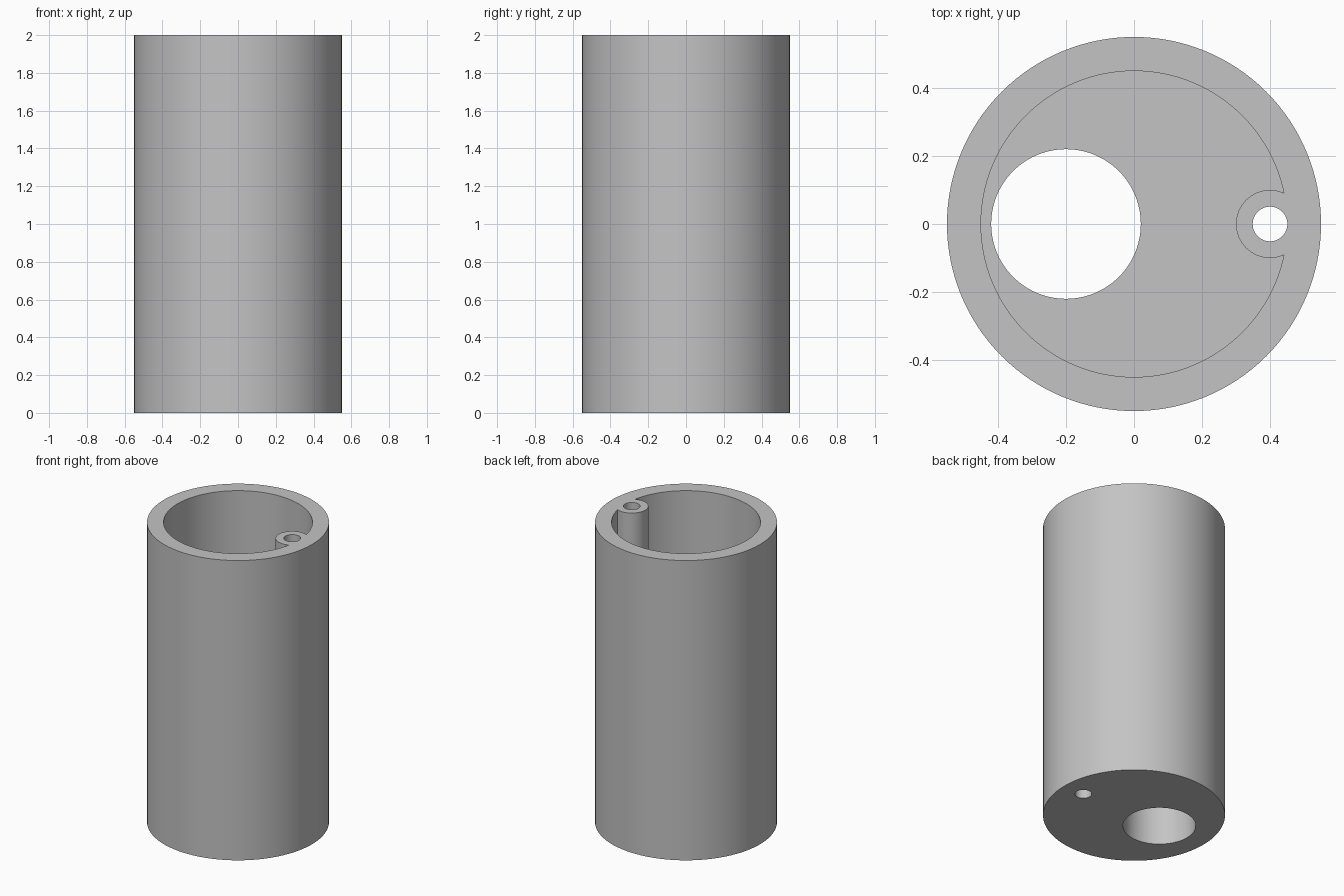
import bpy
import math

cube = bpy.data.objects.get("Cube")
if cube:
    bpy.data.objects.remove(cube, do_unlink=True)

HEIGHT = 2.0
FLOOR = 0.3
POST_X = 0.4

# Single plain grey
grey = bpy.data.materials.new("plain_grey")
grey.use_nodes = True
colour = (0.55, 0.55, 0.55, 1)
grey.diffuse_color = colour
grey.node_tree.nodes["Principled BSDF"].inputs["Base Color"].default_value = colour


def cylinder(name, radius, bottom, top, x=0.0, sides=96):
    bpy.ops.mesh.primitive_cylinder_add(
        vertices=sides, radius=radius, depth=top - bottom,
        location=(x, 0, (bottom + top) / 2))
    obj = bpy.context.object
    obj.name = name
    obj.data.materials.append(grey)
    return obj


def subtract(target, cutter):
    """Cut one solid from another and discard the cutter."""
    cutter.hide_render = True
    mod = target.modifiers.new("cut", 'BOOLEAN')
    mod.operation = 'DIFFERENCE'
    mod.solver = 'EXACT'
    mod.object = cutter
    bpy.context.view_layer.objects.active = target
    bpy.ops.object.modifier_apply(modifier=mod.name)
    bpy.data.objects.remove(cutter, do_unlink=True)


# Outer tube
tube = cylinder("tube_body", 0.55, 0, HEIGHT, sides=128)

# Inner cavity, leaving a screw post standing against the wall
cavity = cylinder("cavity_cutter", 0.45, FLOOR, HEIGHT + 0.1, sides=128)
subtract(cavity, cylinder("post_shape", 0.1, FLOOR - 0.1, HEIGHT + 0.2, POST_X, 64))
subtract(tube, cavity)

# Large floor opening and the bore through the post
subtract(tube, cylinder("floor_hole_cutter", 0.22, -0.1, FLOOR + 0.2, -0.2))
subtract(tube, cylinder("post_bore_cutter", 0.051, -0.1, HEIGHT + 0.1, POST_X, 48))

# Smooth walls, crisp rims
bpy.ops.object.select_all(action='DESELECT')
tube.select_set(True)
bpy.context.view_layer.objects.active = tube
bpy.ops.object.shade_smooth_by_angle(angle=math.radians(30))
